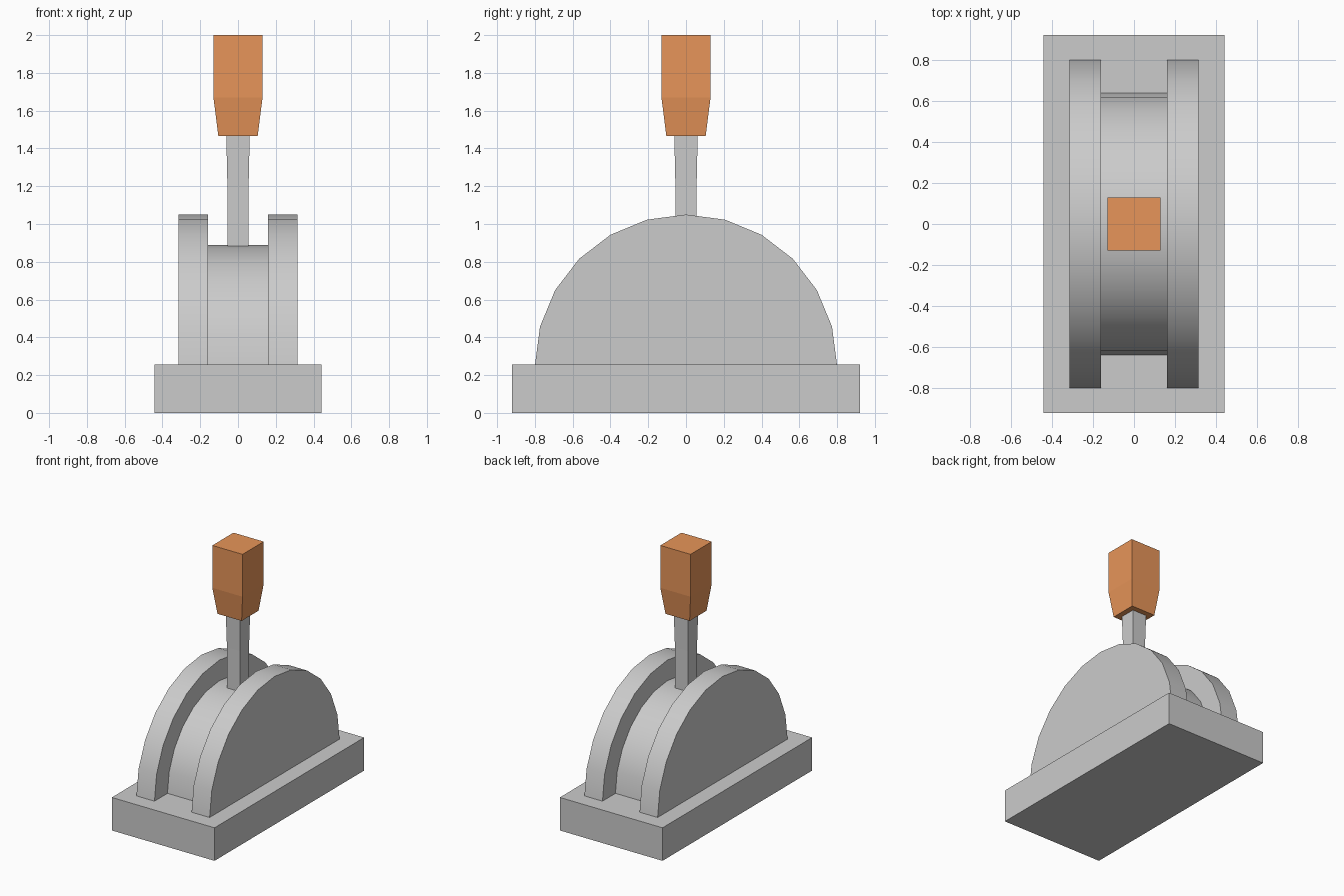
import bpy, bmesh
from math import sin, cos, pi

if "Cube" in bpy.data.objects:
    bpy.data.objects.remove(bpy.data.objects["Cube"])


def finish(name, bm):
    bmesh.ops.recalc_face_normals(bm, faces=bm.faces[:])
    mesh = bpy.data.meshes.new(name)
    bm.to_mesh(mesh)
    bm.free()
    obj = bpy.data.objects.new(name, mesh)
    bpy.context.collection.objects.link(obj)
    return obj


def square_loft(name, sections):
    """Closed rectangular column through (half_x, half_y, z) sections."""
    bm = bmesh.new()
    rings = [[bm.verts.new((sx * hx, sy * hy, z))
              for sx, sy in ((-1, -1), (1, -1), (1, 1), (-1, 1))]
             for hx, hy, z in sections]
    bm.faces.new(rings[0])
    bm.faces.new(rings[-1])
    for a, b in zip(rings, rings[1:]):
        for i in range(4):
            j = (i + 1) % 4
            bm.faces.new((a[i], a[j], b[j], b[i]))
    return finish(name, bm)


def half_disc(name, radius, x0, x1, steps=12, centre_z=0.25):
    """Half disc standing on its flat edge, extruded along x."""
    bm = bmesh.new()
    face = bm.faces.new([bm.verts.new((x0, radius * cos(pi * i / steps),
                                       centre_z + radius * sin(pi * i / steps)))
                         for i in range(steps + 1)])
    ext = bmesh.ops.extrude_face_region(bm, geom=[face])
    moved = [v for v in ext["geom"] if isinstance(v, bmesh.types.BMVert)]
    bmesh.ops.translate(bm, vec=(x1 - x0, 0, 0), verts=moved)
    obj = finish(name, bm)
    bpy.ops.object.select_all(action='DESELECT')
    obj.select_set(True)
    bpy.context.view_layer.objects.active = obj
    bpy.ops.object.shade_smooth_by_angle(angle=pi / 6)
    return obj


# Base plate
square_loft("base", [(0.442, 0.92, 0), (0.442, 0.92, 0.257)])

# Side plates and the recessed drum between them
half_disc("side_plate_right", 0.8, 0.16, 0.315)
half_disc("side_plate_left", 0.8, -0.315, -0.16)
half_disc("centre_drum", 0.64, -0.16, 0.16)

# Lever shaft, slightly wider towards the grip
square_loft("lever_shaft", [(0.056, 0.056, 0.86), (0.056, 0.056, 1.2),
                            (0.062, 0.062, 1.47)])

# Tapered grip
grip = square_loft("lever_grip", [(0.104, 0.104, 1.465), (0.13, 0.13, 1.67),
                                  (0.13, 0.13, 2.0)])
orange = bpy.data.materials.new("grip_orange")
orange.diffuse_color = (0.8, 0.3, 0.1, 1)
orange.use_nodes = True
orange.node_tree.nodes["Principled BSDF"].inputs["Base Color"].default_value = orange.diffuse_color
grip.data.materials.append(orange)
